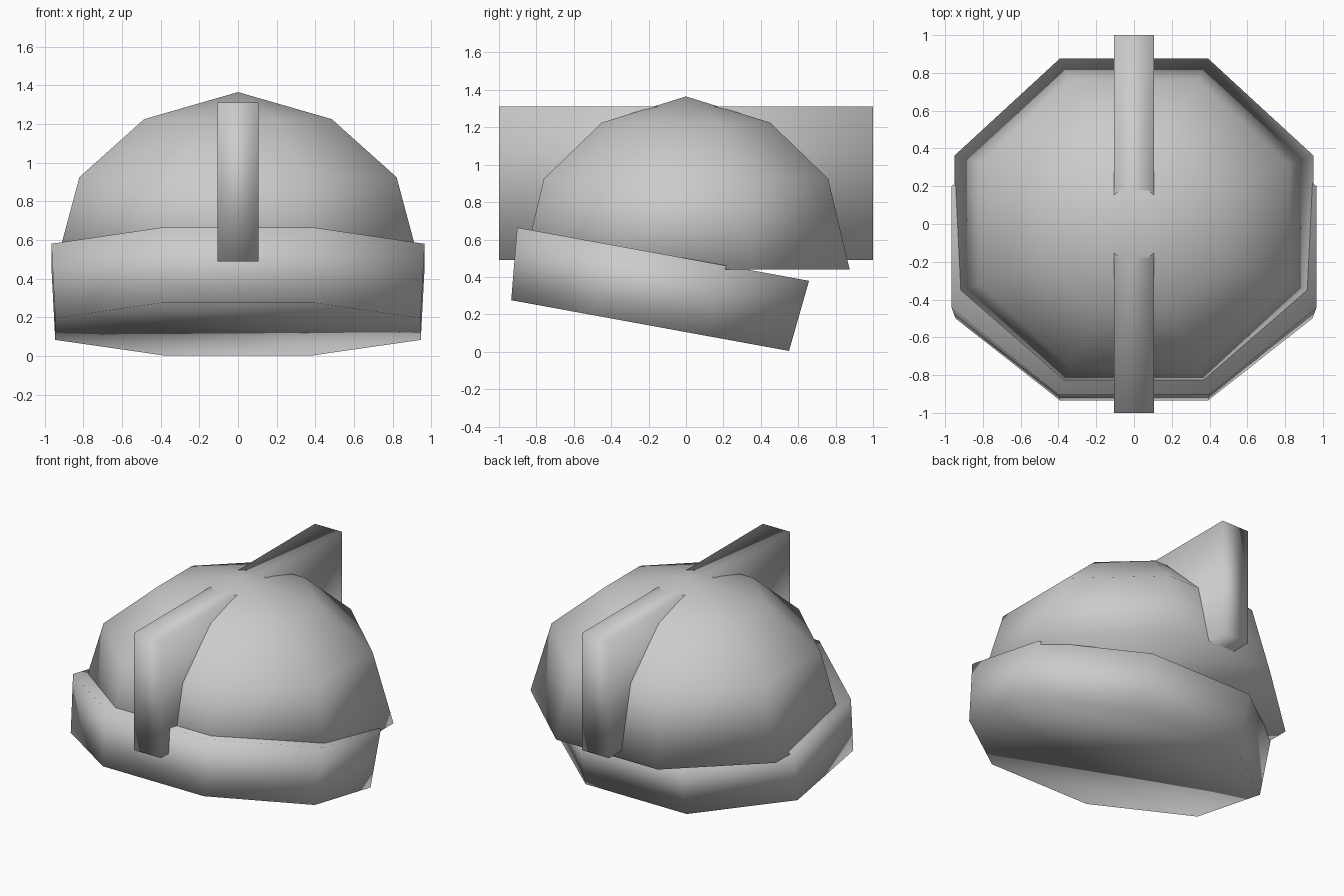
import bpy, bmesh, math
from mathutils import Matrix

cube = bpy.data.objects.get("Cube")
if cube:
    bpy.data.objects.remove(cube, do_unlink=True)

# Single plain grey
grey = bpy.data.materials.new("plain grey")
grey.use_nodes = True
COLOUR = (0.6, 0.6, 0.6, 1)
grey.diffuse_color = COLOUR
grey.node_tree.nodes["Principled BSDF"].inputs["Base Color"].default_value = COLOUR

SIDES = 8
FLAT = math.cos(math.pi / SIDES)


def finish(name, bm):
    """Turn a bmesh into a fully smooth-shaded object."""
    bmesh.ops.recalc_face_normals(bm, faces=bm.faces[:])
    for f in bm.faces:
        f.smooth = True
    mesh = bpy.data.meshes.new(name)
    bm.to_mesh(mesh)
    bm.free()
    mesh.materials.append(grey)
    obj = bpy.data.objects.new(name, mesh)
    bpy.context.collection.objects.link(obj)
    return obj


def loft(name, rings, tip=None, matrix=Matrix()):
    """Closed octagonal solid; each ring is (half width, half depth, height)."""
    bm = bmesh.new()
    loops = []
    for hx, hy, z in rings:
        angles = [(i + 0.5) * math.tau / SIDES for i in range(SIDES)]
        loops.append([bm.verts.new((hx / FLAT * math.cos(a),
                                    hy / FLAT * math.sin(a), z)) for a in angles])
    for low, high in zip(loops, loops[1:]):
        for i in range(SIDES):
            j = (i + 1) % SIDES
            bm.faces.new((low[i], low[j], high[j], high[i]))
    bm.faces.new(loops[0][::-1])
    if tip is None:
        bm.faces.new(loops[-1])
    else:
        peak = bm.verts.new((0, 0, tip))
        for i in range(SIDES):
            bm.faces.new((loops[-1][i], loops[-1][(i + 1) % SIDES], peak))
    bm.transform(matrix)
    return finish(name, bm)


# Rounded cap
loft("dome", [(0.95, 0.875, 0.44), (0.82, 0.76, 0.925), (0.485, 0.45, 1.225)],
     tip=1.365)

# Wide band, tipped up at the front
tilt = Matrix.Translation((0, -0.192, 0.14)) @ Matrix.Rotation(math.radians(-10.35), 4, 'X')
loft("tilted_band", [(0.945, 0.755, 0), (0.965, 0.793, 0.388)], matrix=tilt)

# Upright crest running front to back
bm = bmesh.new()
bmesh.ops.create_cube(bm, size=1)
bm.transform(Matrix.Translation((0, 0, 0.9)) @ Matrix.Diagonal((0.21, 2, 0.82, 1)))
finish("crest", bm)
